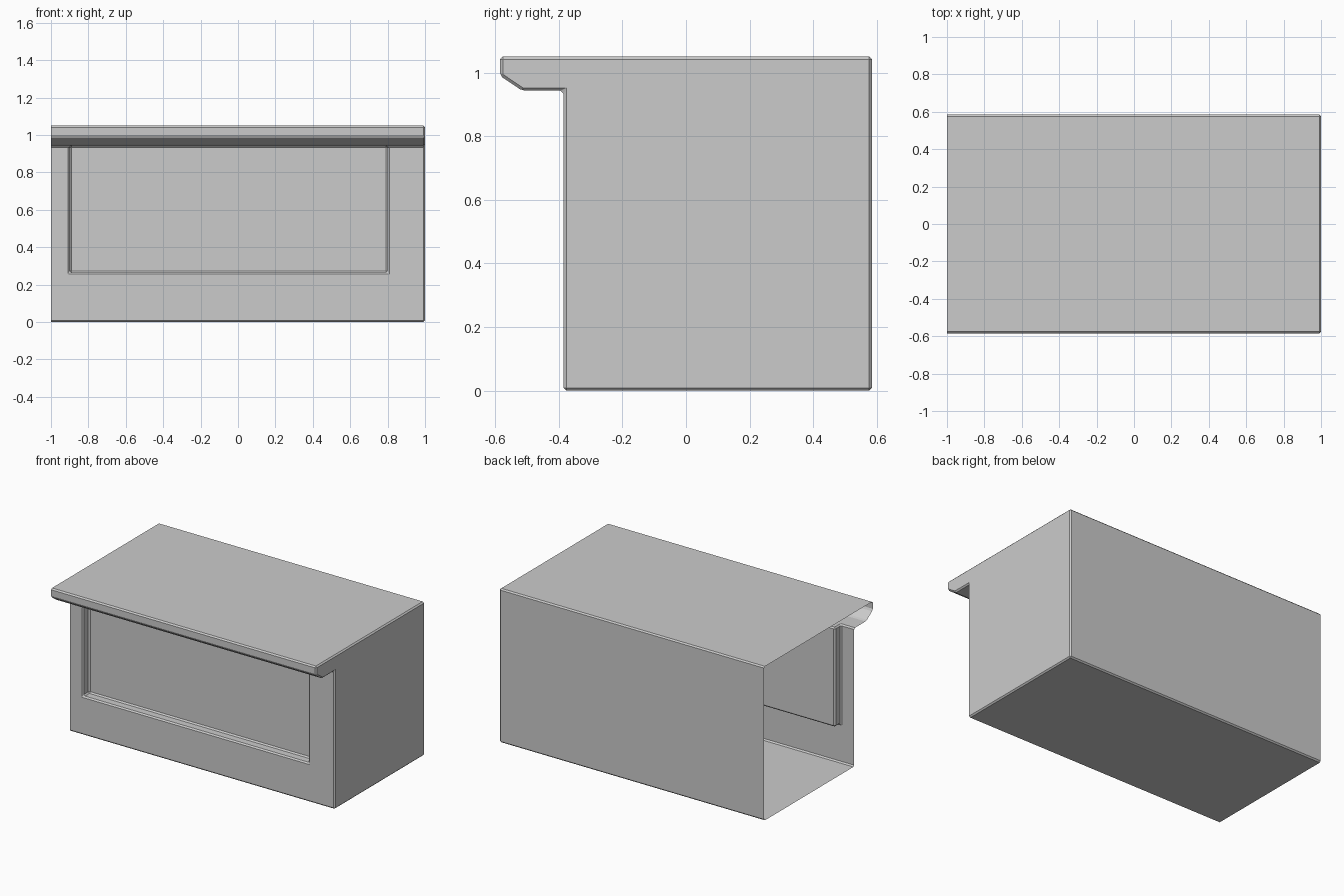
import bpy, bmesh
from mathutils import Vector

if "Cube" in bpy.data.objects:
    bpy.data.objects.remove(bpy.data.objects["Cube"])

# Side profile (y, z): cabinet box with an overhanging worktop lip
PROFILE = [(-0.385, 0), (0.585, 0), (0.585, 1.05), (-0.585, 1.05),
           (-0.585, 0.99), (-0.515, 0.943), (-0.385, 0.943)]
RECESS_LEFT, RECESS_RIGHT, RECESS_BOTTOM, RECESS_DEPTH = -0.9, 0.8, 0.265, 0.065

bm = bmesh.new()
left = [bm.verts.new((-1, y, z)) for y, z in PROFILE]
right = [bm.verts.new((1, y, z)) for y, z in PROFILE]

# Shell: closed right end, open left end
bm.faces.new(right)
n = len(PROFILE)
for i in range(n):
    j = (i + 1) % n
    bm.faces.new((left[i], left[j], right[j], right[i]))
bm.normal_update()


def front_faces():
    return [f for f in bm.faces
            if f.normal.y < -0.9 and abs(f.calc_center_median().y + 0.385) < 1e-4]


def cut_front(co, no, keep):
    faces = [f for f in front_faces() if keep(f.calc_center_median())]
    geom = set(faces)
    for f in faces:
        geom.update(f.edges)
        geom.update(f.verts)
    bmesh.ops.bisect_plane(bm, geom=list(geom), plane_co=co, plane_no=no, dist=1e-5)
    bm.normal_update()


# Recessed front panel, running up to the worktop underside
cut_front((RECESS_LEFT, 0, 0), (1, 0, 0), lambda c: True)
cut_front((RECESS_RIGHT, 0, 0), (1, 0, 0), lambda c: c.x > RECESS_LEFT)
cut_front((0, 0, RECESS_BOTTOM), (0, 0, 1),
          lambda c: RECESS_LEFT < c.x < RECESS_RIGHT)
panel = [f for f in front_faces()
         if RECESS_LEFT < f.calc_center_median().x < RECESS_RIGHT
         and f.calc_center_median().z > RECESS_BOTTOM]
new = bmesh.ops.extrude_discrete_faces(bm, faces=panel)["faces"]
bmesh.ops.translate(bm, verts=list({v for f in new for v in f.verts}),
                    vec=Vector((0, RECESS_DEPTH, 0)))

mesh = bpy.data.meshes.new("counter_cabinet")
bm.to_mesh(mesh)
bm.free()
cabinet = bpy.data.objects.new("counter_cabinet", mesh)
bpy.context.collection.objects.link(cabinet)

# Small softened edges
bevel = cabinet.modifiers.new("edge_bevel", 'BEVEL')
bevel.width = 0.009
bevel.segments = 1
bevel.limit_method = 'ANGLE'
bevel.angle_limit = 0.5
